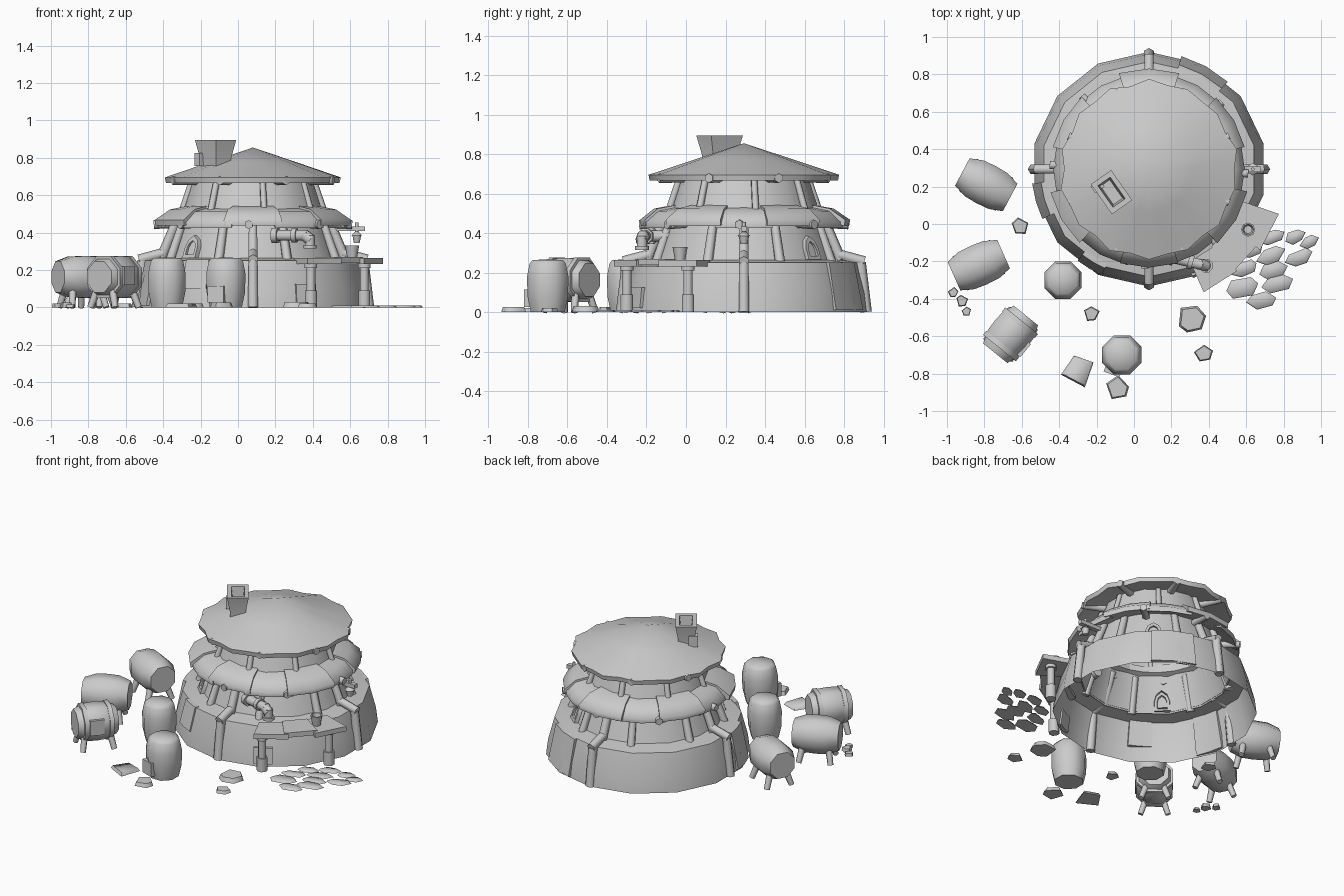
import bpy, math, random
from mathutils import Vector, Matrix

if "Cube" in bpy.data.objects:
    bpy.data.objects.remove(bpy.data.objects["Cube"])

random.seed(4)
CX, CY = 0.08, 0.293
TAU = math.tau
rad = math.radians

grey = bpy.data.materials.new("stone_grey")
grey.diffuse_color = (0.6, 0.6, 0.6, 1)
grey.use_nodes = True
grey.node_tree.nodes["Principled BSDF"].inputs["Base Color"].default_value = grey.diffuse_color


def pol(r, deg, z):
    return Vector((CX + r * math.cos(rad(deg)), CY + r * math.sin(rad(deg)), z))


def make(name, verts, faces, mat=None):
    me = bpy.data.meshes.new(name)
    me.from_pydata([tuple(v) for v in verts], [], faces)
    if mat:
        me.transform(mat)
    me.materials.append(grey)
    ob = bpy.data.objects.new(name, me)
    bpy.context.collection.objects.link(ob)
    return ob


def lathe(name, prof, n, a0=0, a1=360, closed=False, mat=None, wob=None):
    """Turn an (r, z) profile around the hut axis, fully or partly; wob scales each row's radius."""
    full = abs(a1 - a0) >= 360
    rows = n if full else n + 1
    m = len(prof)
    mat = mat or Matrix.Translation((CX, CY, 0))
    verts, faces = [], []
    for i in range(rows):
        a = rad(a0 + (a1 - a0) * i / n)
        k = wob[i] if wob else 1
        verts += [(k * r * math.cos(a), k * r * math.sin(a), z) for r, z in prof]
    for i in range(n):
        j = (i + 1) % rows
        for k in range(m if closed else m - 1):
            l = (k + 1) % m
            f = [i * m + k, j * m + k, j * m + l, i * m + l]
            if prof[k][0] == 0:
                f.pop(1)
            elif prof[l][0] == 0:
                f.pop(2)
            faces.append(f)
    if closed and not full:
        faces += [list(range(m)), [n * m + k for k in reversed(range(m))]]
    ob = make(name, verts, faces, mat)
    if full:
        # weld the poles so that shading is continuous
        import bmesh
        bm = bmesh.new()
        bm.from_mesh(ob.data)
        bmesh.ops.remove_doubles(bm, verts=bm.verts, dist=0.0005)
        bmesh.ops.recalc_face_normals(bm, faces=bm.faces)
        bm.to_mesh(ob.data)
        bm.free()
    return ob


def rod(name, p, q, r1, r2=None, n=8):
    p, q = Vector(p), Vector(q)
    d = q - p
    mat = Matrix.Translation(p) @ d.to_track_quat('Z', 'Y').to_matrix().to_4x4()
    r2 = r1 if r2 is None else r2
    return lathe(name, [(0, 0), (r1, 0), (r2, d.length), (0, d.length)], n,
                 a0=180 / n, a1=360 + 180 / n, mat=mat)


def box(name, c, size, deg=0):
    x, y, z = (s / 2 for s in size)
    v = [(a, b, h) for h in (-z, z) for a, b in ((-x, -y), (x, -y), (x, y), (-x, y))]
    f = [(3, 2, 1, 0), (4, 5, 6, 7)] + [(i, (i + 1) % 4, (i + 1) % 4 + 4, i + 4) for i in range(4)]
    return make(name, v, f, Matrix.Translation(c) @ Matrix.Rotation(rad(deg), 4, 'Z'))


# hut walls
lathe("base_skirt", [(0.627, 0), (0.615, 0.1), (0.575, 0.25), (0.465, 0.265)], 14, 90, 450)
lathe("lower_wall", [(0.47, 0.255), (0.385, 0.5)], 14, 90, 450)
lathe("upper_wall", [(0.385, 0.5), (0.32, 0.7)], 14, 90, 450)

# lower roof of overlapping slabs
for i in range(12):
    d = 0.012 * (i % 2)
    w = 16.5 + random.uniform(0, 1)
    o = random.uniform(-0.02, 0.0) + d
    prof = [(0.36, 0.53 + d), (0.455, 0.512 + d), (0.53 + o, 0.455 + d),
            (0.525 + o, 0.425 + d), (0.45, 0.455), (0.36, 0.49)]
    lathe("lower_roof_slab", prof, 2, i * 30 - w, i * 30 + w, closed=True)

# upper roof: uneven fluted cone
wob = [1 + 0.02 * (-1) ** i + random.uniform(-0.015, 0.015) for i in range(28)]
lathe("upper_roof", [(0, 0.855), (0.235, 0.775), (0.468, 0.695), (0.462, 0.665), (0.3, 0.695), (0, 0.80)],
      28, 90, 450, wob=wob)

# posts and beam ends
for i in range(8):
    a = 9 + 45 * i
    rod("upper_post", pol(0.385, a, 0.51), pol(0.325, a, 0.69), 0.019, 0.017, 6)
    a = 22.5 + 45 * i
    rod("lower_post", pol(0.48, a, 0.25), pol(0.4, a, 0.47), 0.026, 0.022, 6)
    rod("roof_beam_end", pol(0.3, a, 0.68), pol(0.465, a, 0.678), 0.024, n=6)
    rod("eave_beam_end", pol(0.4, a + 20, 0.45), pol(0.53, a + 20, 0.443), 0.024, n=6)

# buttress pipes on the four sides
for a in (0, 90, 180, 270):
    rod("buttress_low", pol(0.618, a, 0), pol(0.59, a, 0.25), 0.03, 0.028, 6)
    rod("buttress_elbow", pol(0.61, a, 0.255), pol(0.48, a, 0.29), 0.028, n=6)
    rod("buttress_high", pol(0.49, a, 0.265), pol(0.405, a, 0.47), 0.028, 0.025, 6)


# patch panels on the skirt
def skirt_r(z):
    return 0.624 - 0.1 * z - 0.3 * max(0, z - 0.1) ** 1.3


for a0, a1, z0, z1 in ((-68, -57, 0.02, 0.125), (48, 74, 0.01, 0.25), (187, 205, 0.01, 0.25),
                       (232, 246, 0.1, 0.255)):
    r0, r1 = skirt_r(z0), skirt_r(z1)
    lathe("skirt_panel", [(r0 + 0.006, z0), (r1 + 0.008, z1), (r1 - 0.02, z1), (r0 - 0.02, z0)],
          2, a0, a1, closed=True)


# arched windows set on the sloping wall
def window(deg):
    t = Vector((-math.sin(rad(deg)), math.cos(rad(deg)), 0))
    arch = [(-1, 0), (-1, 0.6), (-0.7, 1.0), (0, 1.25), (0.7, 1.0), (1, 0.6), (1, 0)]

    def place(s, z0, off):
        zs = [z0 + v * s * 2 for _, v in arch]
        return [pol(0.465 - 0.35 * (z - 0.255) + off, deg, z) + t * p[0] * s for p, z in zip(arch, zs)]
    loops = [place(0.048, 0.265, -0.02), place(0.048, 0.265, 0.018),
             place(0.03, 0.283, 0.018), place(0.03, 0.283, -0.02)]
    n = len(arch)
    f = [(k * n + i, k * n + (i + 1) % n, (k + 1) * n + (i + 1) % n, (k + 1) * n + i)
         for k in range(3) for i in range(n)]
    make("window_frame", sum(loops, []), f)
    make("window_pane", place(0.032, 0.281, 0.004), [tuple(range(n))])


window(224)
window(49)

# chimney: flared hollow block
ch = Matrix.Translation((-0.12, 0.17, 0)) @ Matrix.Rotation(rad(-55), 4, 'Z')
verts = []
for hx, hy, z in ((0.07, 0.045, 0.7), (0.075, 0.05, 0.8), (0.098, 0.066, 0.895),
                  (0.07, 0.04, 0.895), (0.06, 0.03, 0.8)):
    verts += [(-hx, -hy, z), (hx, -hy, z), (hx, hy, z), (-hx, hy, z)]
faces = [(k * 4 + i, k * 4 + (i + 1) % 4, k * 4 + 4 + (i + 1) % 4, k * 4 + 4 + i)
         for k in range(4) for i in range(4)] + [(16, 17, 18, 19)]
make("chimney", verts, faces, ch)
box("chimney_block", (-0.195, 0.2, 0.79), (0.045, 0.06, 0.07), -55)

# drain pipe on the front
rod("pipe_root", (0.24, -0.06, 0.385), (0.225, -0.19, 0.385), 0.03)
rod("pipe_flange", (0.185, -0.175, 0.385), (0.215, -0.185, 0.385), 0.043)
rod("pipe_run", (0.2, -0.18, 0.385), (0.37, -0.22, 0.385), 0.03)
rod("pipe_collar", (0.29, -0.2, 0.385), (0.315, -0.207, 0.385), 0.04)
rod("pipe_elbow", (0.35, -0.215, 0.39), (0.39, -0.225, 0.36), 0.032)
rod("pipe_spout", (0.385, -0.223, 0.385), (0.385, -0.223, 0.33), 0.028)
rod("pipe_mouth", (0.385, -0.223, 0.335), (0.385, -0.223, 0.315), 0.038)

# lantern on the right side
box("lantern_arm", (0.6, CY, 0.42), (0.16, 0.03, 0.025))
rod("lantern_hook", (0.635, CY, 0.455), (0.635, CY, 0.38), 0.01, n=6)
rod("lantern_cap", (0.635, CY, 0.385), (0.635, CY, 0.405), 0.033, 0.012, 6)
rod("lantern_body", (0.635, CY, 0.345), (0.635, CY, 0.385), 0.018, 0.027, 6)

# workbench: three planks, legs and a cup
for i, (a0, a1, ri, ro) in enumerate(((-66, -49, 0.54, 0.72), (-51, -34, 0.53, 0.71), (-36, -19, 0.53, 0.735))):
    z = 0.232 + 0.006 * (i % 2)
    lathe("bench_plank", [(ri, z), (ro, z), (ro, z + 0.032), (ri, z + 0.032)], 1, a0, a1, closed=True)
for x, y in ((0.39, -0.3), (0.675, 0.01)):
    rod("bench_leg", (x, y, 0), (x, y, 0.24), 0.025)
    rod("bench_leg_foot", (x, y, 0), (x, y, 0.09), 0.034)
    rod("bench_leg_cap", (x, y, 0.21), (x, y, 0.24), 0.036)
lathe("cup", [(0, 0.262), (0.026, 0.262), (0.038, 0.33), (0.03, 0.33), (0.022, 0.29), (0, 0.29)], 8,
      mat=Matrix.Translation((0.61, -0.03, 0)))

# upright barrels
for x, y, s in ((-0.38, -0.3, 1.0), (-0.065, -0.7, 1.05)):
    lathe("upright_barrel", [(0, 0), (0.088 * s, 0), (0.106 * s, 0.08), (0.108 * s, 0.18),
                             (0.095 * s, 0.245), (0.08 * s, 0.263), (0, 0.268)], 8, 22.5, 382.5,
          mat=Matrix.Translation((x, y, 0)))
box("barrel_patch", (-0.115, -0.79, 0.07), (0.09, 0.03, 0.09), -20)

# lying barrels on splayed legs
for x, y, deg, L in ((-0.79, 0.21, -28, 0.29), (-0.83, -0.22, 24, 0.29), (-0.66, -0.59, 51, 0.26)):
    h = L / 2
    base = Matrix.Translation((x, y, 0.163)) @ Matrix.Rotation(rad(deg), 4, 'Z')
    mat = base @ Matrix.Rotation(rad(90), 4, 'Y')
    lathe("lying_barrel", [(0, -h), (0.09, -h), (0.117, -h * 0.5), (0.121, 0), (0.117, h * 0.5),
                           (0.09, h), (0, h)], 8, 22.5, 382.5, mat=mat)
    if deg == 51:
        for c in (-0.08, 0.08):
            lathe("barrel_hoop", [(0.1, c - 0.014), (0.122, c - 0.014), (0.122, c + 0.014), (0.1, c + 0.014)],
                  8, 22.5, 382.5, closed=True, mat=mat)
    for sx in (-1, 1):
        for sy in (-1, 1):
            rod("barrel_leg", base @ Vector((sx * 0.1, sy * 0.085, -0.163)),
                base @ Vector((sx * 0.08, sy * 0.05, -0.06)), 0.018, 0.022, 6)
box("barrel_side_box", (-0.595, -0.665, 0.17), (0.09, 0.04, 0.1), 51)


# loose stones and paving
def stone(name, x, y, r, h, n=6, stretch=1.0, deg=0):
    ring = []
    for i in range(n):
        a = TAU * i / n + random.uniform(-0.2, 0.2)
        k = r * random.uniform(0.88, 1.1)
        ring.append((k * stretch * math.cos(a), k * math.sin(a)))
    v = [(a, b, 0) for a, b in ring] + [(a * 0.85, b * 0.85, h) for a, b in ring]
    f = [tuple(reversed(range(n))), tuple(range(n, 2 * n))]
    f += [(i, (i + 1) % n, (i + 1) % n + n, i + n) for i in range(n)]
    make(name, v, f, Matrix.Translation((x, y, 0)) @ Matrix.Rotation(rad(deg), 4, 'Z'))


for x, y, r, h, n in ((-0.61, -0.01, 0.05, 0.02, 5), (-0.92, -0.41, 0.035, 0.025, 5), (-0.965, -0.365, 0.028, 0.02, 5),
                      (-0.895, -0.47, 0.026, 0.015, 5), (-0.23, -0.48, 0.045, 0.02, 5), (-0.3, -0.79, 0.1, 0.02, 4),
                      (-0.09, -0.88, 0.065, 0.025, 5), (0.31, -0.51, 0.08, 0.03, 6), (0.37, -0.69, 0.05, 0.02, 5)):
    stone("loose_stone", x, y, r, h, n, deg=20)
for x, y, r in ((0.74, -0.07, 0.038), (0.86, -0.07, 0.035), (0.94, -0.095, 0.033), (0.63, -0.14, 0.04),
                (0.73, -0.17, 0.047), (0.88, -0.18, 0.045), (0.59, -0.24, 0.045), (0.74, -0.25, 0.045),
                (0.58, -0.34, 0.055), (0.77, -0.32, 0.047), (0.68, -0.41, 0.05)):
    stone("paving_stone", x, y, r, 0.01, 6, 1.8, 20 if y > -0.3 else 12)

# smooth shading with sharp edges kept
bpy.ops.object.select_all(action='SELECT')
bpy.context.view_layer.objects.active = bpy.context.collection.objects[0]
bpy.ops.object.shade_smooth_by_angle(angle=rad(65))
